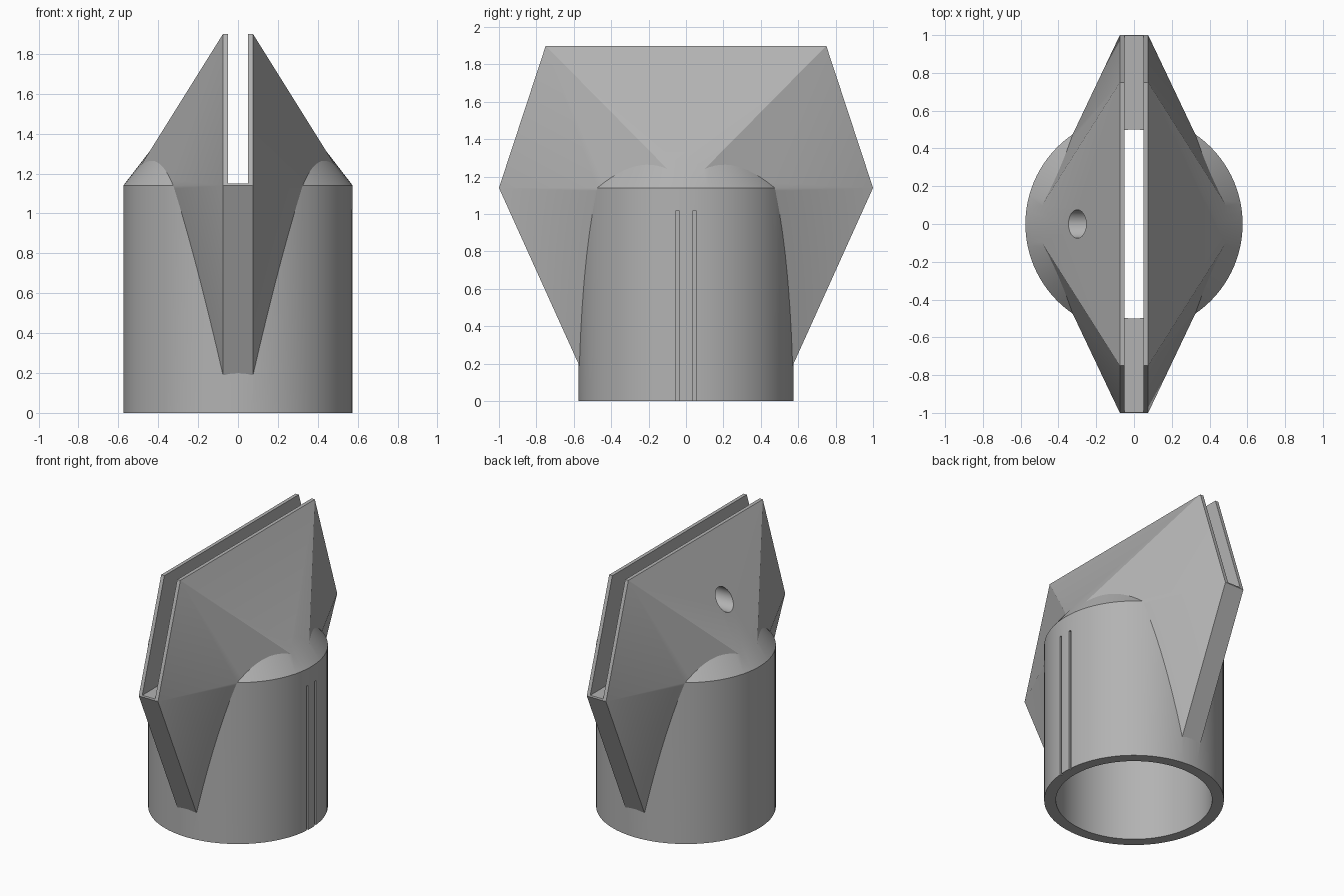
import bpy
import bmesh
from math import pi, radians

old = bpy.data.objects.get("Cube")
if old:
    bpy.data.objects.remove(old, do_unlink=True)

grey = bpy.data.materials.new("plain_grey")
grey.use_nodes = True
grey.diffuse_color = (0.45, 0.45, 0.45, 1)
grey.node_tree.nodes["Principled BSDF"].inputs["Base Color"].default_value = (0.45, 0.45, 0.45, 1)


def finish(name, bm):
    bmesh.ops.recalc_face_normals(bm, faces=bm.faces)
    mesh = bpy.data.meshes.new(name)
    bm.to_mesh(mesh)
    bm.free()
    mesh.materials.append(grey)
    obj = bpy.data.objects.new(name, mesh)
    bpy.context.collection.objects.link(obj)
    return obj


def revolve(name, profile, steps=96):
    """Solid of revolution about z from (radius, height) points."""
    bm = bmesh.new()
    rings = []
    for r, z in profile:
        rings.append(bmesh.ops.create_circle(bm, segments=steps, radius=r)["verts"])
        for v in rings[-1]:
            v.co.z = z
    for a, b in zip(rings, rings[1:]):
        for i in range(steps):
            j = (i + 1) % steps
            bm.faces.new((a[i], a[j], b[j], b[i]))
    bm.faces.new(rings[0])
    bm.faces.new(rings[-1])
    return finish(name, bm)


def box(name, low, high):
    bm = bmesh.new()
    bmesh.ops.create_cube(bm, size=1)
    for v in bm.verts:
        v.co = [h if c > 0 else l for c, l, h in zip(v.co, low, high)]
    return finish(name, bm)


def combine(target, tool, operation):
    tool.hide_render = True
    mod = target.modifiers.new(operation, "BOOLEAN")
    mod.object = tool
    mod.operation = operation
    mod.solver = "EXACT"
    bpy.context.view_layer.objects.active = target
    bpy.ops.object.modifier_apply(modifier=mod.name)
    bpy.data.objects.remove(tool, do_unlink=True)


# Round socket with a sloped shoulder
R, RIM, TOP, FIN = 0.575, 1.14, 1.9, 0.075
socket = revolve("slotted_socket", [(R, 0), (R, RIM), (0.39, 1.38)])

# Faceted clamp head: convex hull of its corner points
bm = bmesh.new()
for s in (-1, 1):
    bm.verts.new((s * 0.55, 0, RIM))
    for t in (-1, 1):
        for y, z in ((0.75, TOP), (1.0, RIM), (0.53, 0.1)):
            bm.verts.new((s * FIN, t * y, z))
bmesh.ops.convex_hull(bm, input=bm.verts)
combine(socket, finish("clamp_head", bm), "UNION")

# Bore and panel slot
combine(socket, revolve("bore", [(0.5, -0.1), (0.5, 1.16)]), "DIFFERENCE")
combine(socket, box("panel_slot", (-0.05, -1.2, 1.15), (0.05, 1.2, 2.1)), "DIFFERENCE")

# Screw hole through one jaw
hole = revolve("screw_hole", [(0.075, -0.7), (0.075, 0)], 48)
for v in hole.data.vertices:
    x, y, z = v.co
    v.co = (z, y, 1.54 - x)
hole.data.flip_normals()
bm = bmesh.new()
bm.from_mesh(hole.data)
bmesh.ops.recalc_face_normals(bm, faces=bm.faces)
bm.to_mesh(hole.data)
bm.free()
combine(socket, hole, "DIFFERENCE")

# Pair of alignment grooves
for side in (-1, 1):
    y = side * 0.045
    combine(socket, box("groove", (0.56, y - 0.008, -0.1), (0.65, y + 0.008, 1.02)), "DIFFERENCE")

# Smooth round walls, crisp edges
bpy.ops.object.select_all(action="DESELECT")
socket.select_set(True)
bpy.context.view_layer.objects.active = socket
bpy.ops.object.shade_smooth_by_angle(angle=radians(20))
